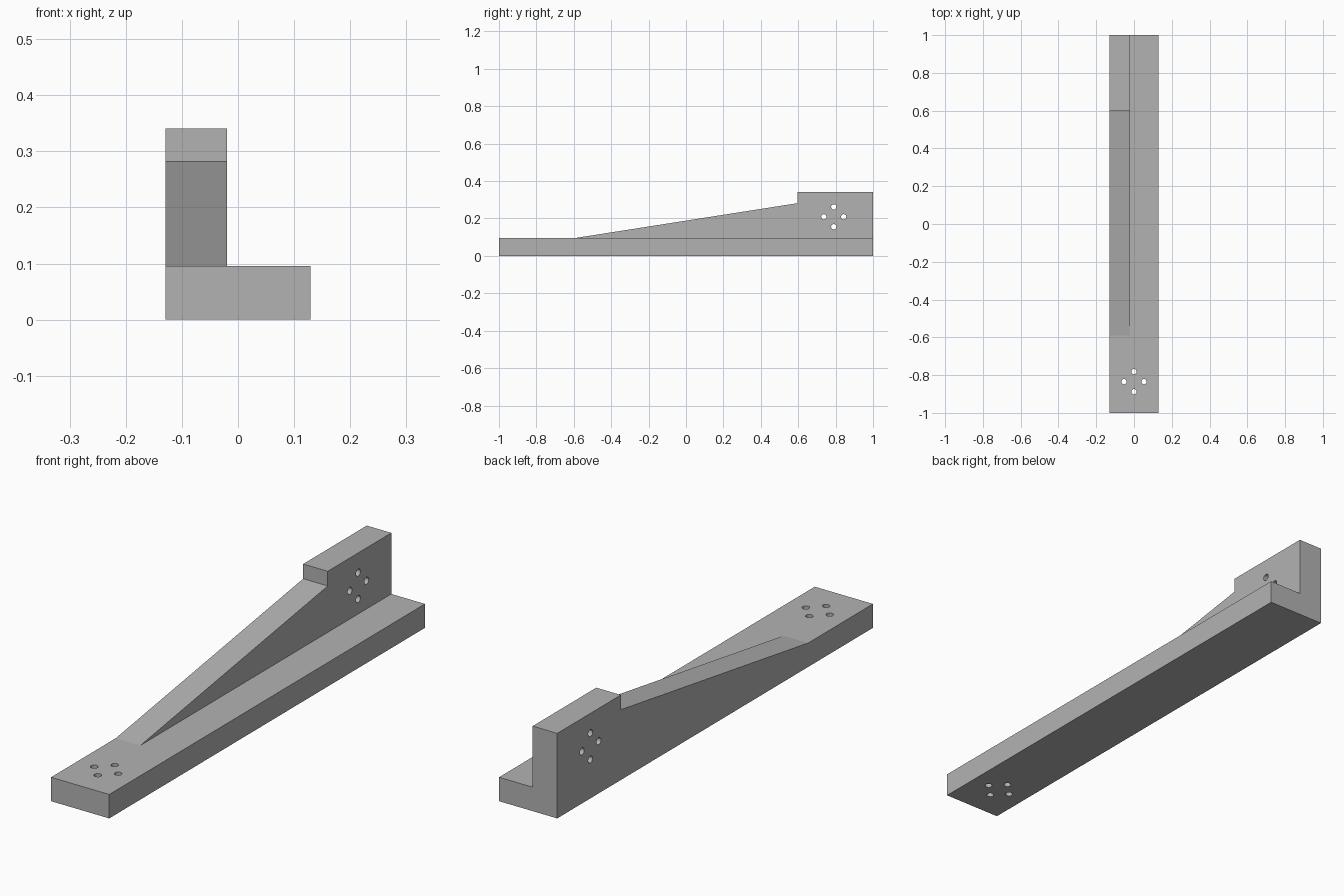
import bpy
import bmesh
from mathutils import Matrix, Vector

default = bpy.data.objects.get("Cube")
if default:
    bpy.data.objects.remove(default, do_unlink=True)

BASE_TOP = 0.096
HALF_WIDTH = 0.129
WEB_INNER = -0.02
HOLE_RADIUS = 0.014
BOLT_RADIUS = 0.053

grey = bpy.data.materials.new("plain grey")
grey.use_nodes = True
grey.diffuse_color = (0.45, 0.45, 0.45, 1)
grey.node_tree.nodes["Principled BSDF"].inputs["Base Color"].default_value = grey.diffuse_color


def make_object(name, bm):
    bmesh.ops.recalc_face_normals(bm, faces=bm.faces)
    mesh = bpy.data.meshes.new(name)
    bm.to_mesh(mesh)
    bm.free()
    mesh.materials.append(grey)
    obj = bpy.data.objects.new(name, mesh)
    bpy.context.collection.objects.link(obj)
    return obj


def side_profile(name, points, x0, x1):
    """Extrude a (y, z) outline across x."""
    bm = bmesh.new()
    face = bm.faces.new([bm.verts.new((x0, y, z)) for y, z in points])
    result = bmesh.ops.extrude_face_region(bm, geom=[face])
    moved = [v for v in result["geom"] if isinstance(v, bmesh.types.BMVert)]
    bmesh.ops.translate(bm, verts=moved, vec=(x1 - x0, 0, 0))
    return make_object(name, bm)


def drill(target, centre, axis):
    """Cut four through holes in a diamond around the centre."""
    turn = Matrix.Rotation(1.570796, 4, "Y") if axis == "X" else Matrix.Identity(4)
    bm = bmesh.new()
    for dx, dy in ((1, 0), (-1, 0), (0, 1), (0, -1)):
        offset = Matrix.Translation(Vector((dx, dy, 0)) * BOLT_RADIUS)
        bmesh.ops.create_cone(bm, cap_ends=True, segments=32, radius1=HOLE_RADIUS,
                              radius2=HOLE_RADIUS, depth=0.3,
                              matrix=Matrix.Translation(centre) @ turn @ offset)
    cutter = make_object(target.name + "_hole_cutter", bm)
    cutter.hide_render = True
    mod = target.modifiers.new("holes", "BOOLEAN")
    mod.operation = "DIFFERENCE"
    mod.solver = "EXACT"
    mod.object = cutter
    bpy.context.view_layer.objects.active = target
    bpy.ops.object.modifier_apply(modifier=mod.name)
    bpy.data.objects.remove(cutter, do_unlink=True)
    # Smooth hole walls, crisp edges
    bpy.ops.object.select_all(action="DESELECT")
    target.select_set(True)
    bpy.ops.object.shade_smooth_by_angle()


# Long flat foot with bolt holes at the front
base_plate = side_profile("base_plate", [(-1, 0), (1, 0), (1, BASE_TOP), (-1, BASE_TOP)],
                          -HALF_WIDTH, HALF_WIDTH)
drill(base_plate, (0, -0.835, BASE_TOP / 2), "Z")

# Upright wall: long ramp, step, then a raised block with bolt holes
upright_web = side_profile("upright_web",
                           [(-0.59, BASE_TOP), (1, BASE_TOP), (1, 0.341),
                            (0.597, 0.341), (0.597, 0.282)],
                           -HALF_WIDTH, WEB_INNER)
drill(upright_web, ((WEB_INNER - HALF_WIDTH) / 2, 0.79, 0.209), "X")
